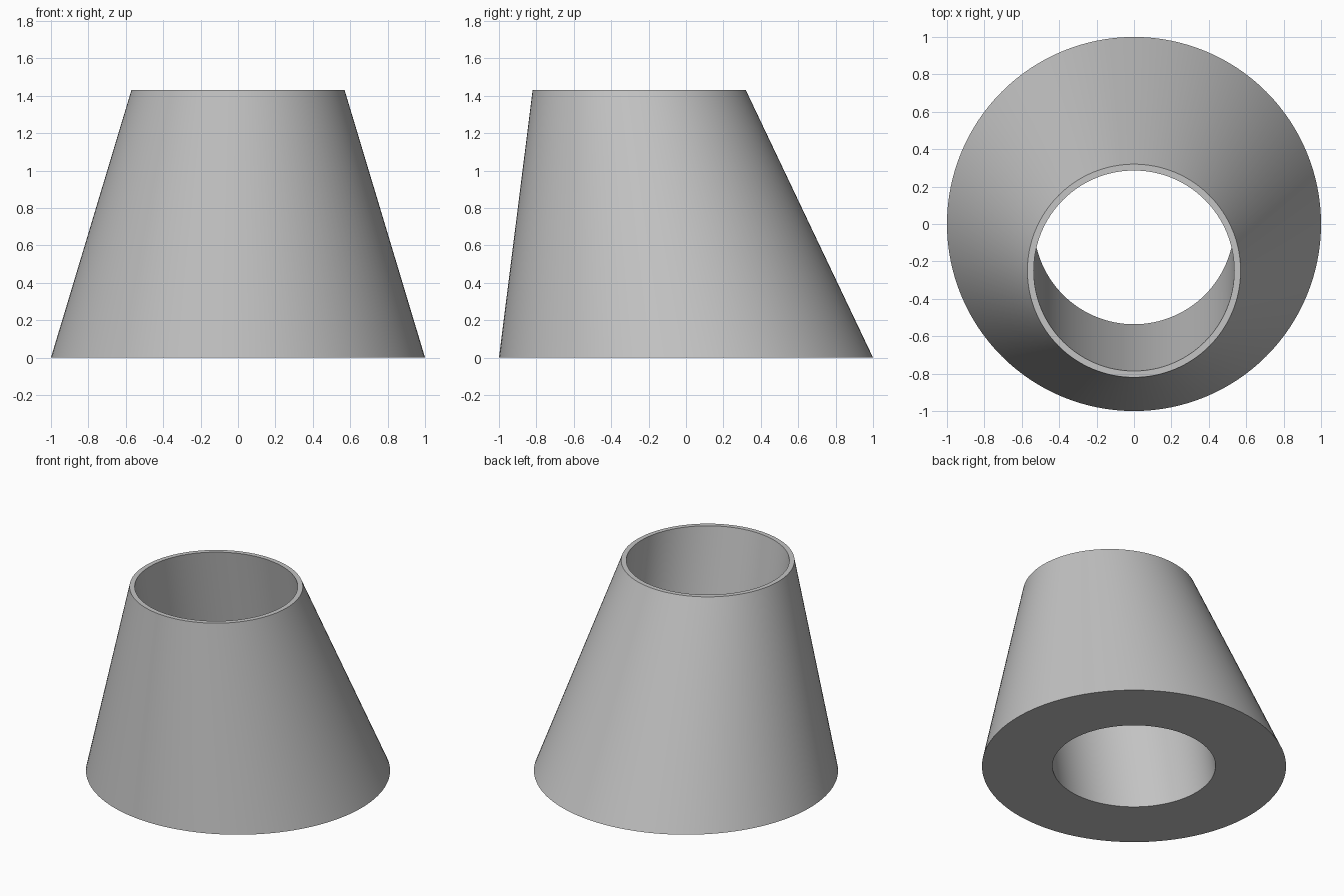
import bpy
import bmesh
from math import cos, sin, tau, radians

if "Cube" in bpy.data.objects:
    bpy.data.objects.remove(bpy.data.objects["Cube"], do_unlink=True)

SIDES = 128
HEIGHT = 1.43
SHIFT = -0.25  # the top opening sits toward the front
BASE_RADIUS, TOP_RADIUS, BORE_RADIUS = 1.0, 0.57, 0.536

grey = bpy.data.materials.new("plain_grey")
grey.use_nodes = True
colour = (0.55, 0.55, 0.55, 1)
grey.diffuse_color = colour
grey.node_tree.nodes["Principled BSDF"].inputs["Base Color"].default_value = colour

bm = bmesh.new()


def ring(radius, y, z):
    return [bm.verts.new((radius * cos(tau * i / SIDES), y + radius * sin(tau * i / SIDES), z))
            for i in range(SIDES)]


# Rings in order: outer base, outer rim, bore rim, bore base
rings = [ring(BASE_RADIUS, 0, 0), ring(TOP_RADIUS, SHIFT, HEIGHT),
         ring(BORE_RADIUS, SHIFT, HEIGHT), ring(BORE_RADIUS, 0, 0)]

# Bridge each ring to the next, closing the loop under the base
for low, high in zip(rings, rings[1:] + rings[:1]):
    for i in range(SIDES):
        j = (i + 1) % SIDES
        bm.faces.new((low[i], low[j], high[j], high[i]))
bmesh.ops.recalc_face_normals(bm, faces=bm.faces)

mesh = bpy.data.meshes.new("eccentric_reducer")
bm.to_mesh(mesh)
bm.free()
mesh.materials.append(grey)
reducer = bpy.data.objects.new("eccentric_reducer", mesh)
bpy.context.collection.objects.link(reducer)

# Smooth walls with crisp rim and base edges
bpy.ops.object.select_all(action="DESELECT")
reducer.select_set(True)
bpy.context.view_layer.objects.active = reducer
bpy.ops.object.shade_smooth_by_angle(angle=radians(30))
